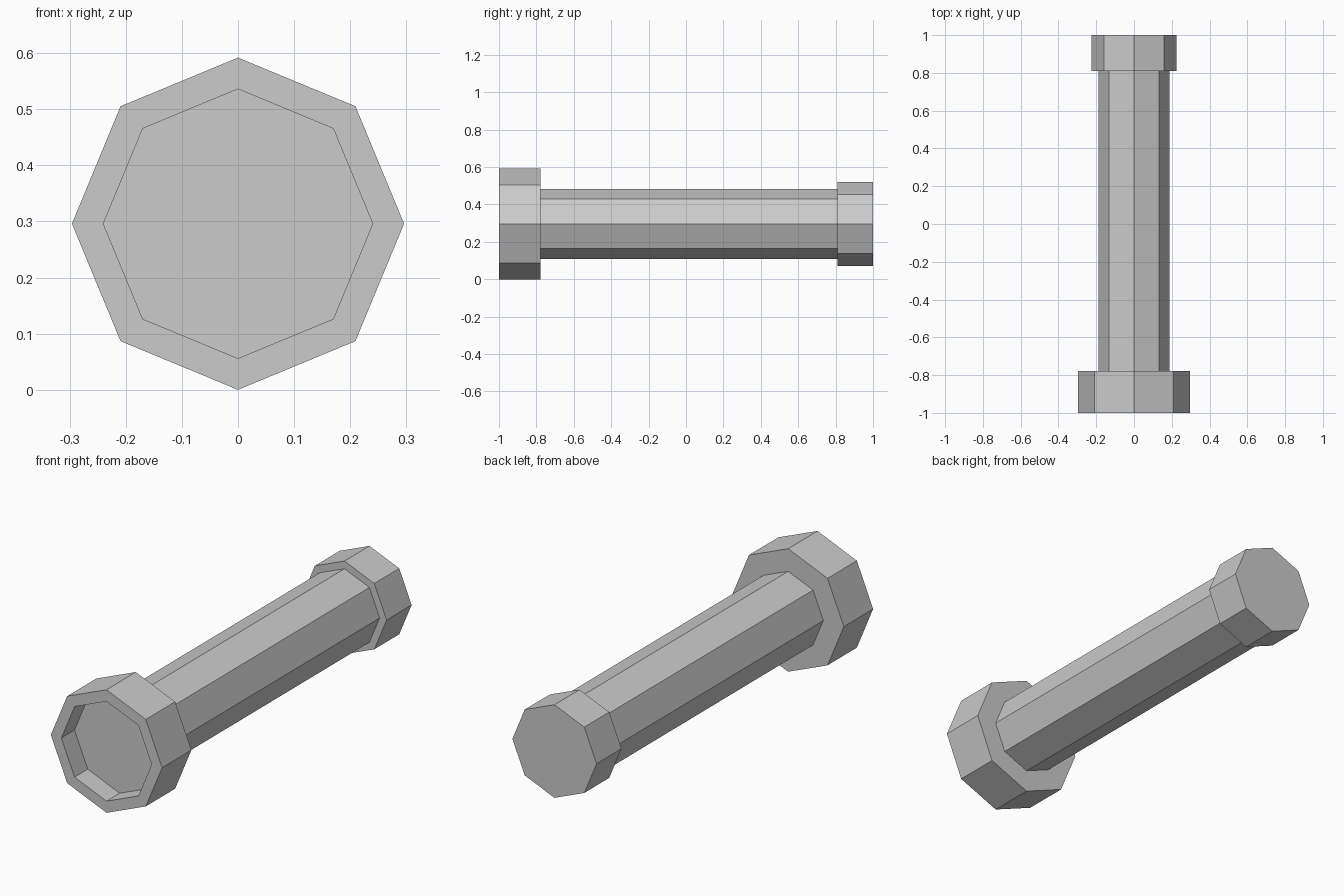
import bpy, bmesh, math

if "Cube" in bpy.data.objects:
    bpy.data.objects.remove(bpy.data.objects["Cube"])

SIDES = 8
AXIS_Z = 0.296


def turned_part(name, profile):
    """Closed octagonal solid along y from a list of (radius, y) rings."""
    bm = bmesh.new()
    rings = []
    for r, y in profile:
        rings.append([bm.verts.new((r * math.cos(2 * math.pi * i / SIDES), y,
                                    AXIS_Z + r * math.sin(2 * math.pi * i / SIDES)))
                      for i in range(SIDES)])
    for a, b in zip(rings, rings[1:]):
        for i in range(SIDES):
            j = (i + 1) % SIDES
            bm.faces.new((a[i], a[j], b[j], b[i]))
    bm.faces.new(rings[0])
    bm.faces.new(rings[-1])
    bmesh.ops.recalc_face_normals(bm, faces=bm.faces)
    mesh = bpy.data.meshes.new(name)
    bm.to_mesh(mesh)
    bm.free()
    obj = bpy.data.objects.new(name, mesh)
    bpy.context.collection.objects.link(obj)
    return obj


# Wide front head with a shallow recessed lens
turned_part("front_head", [(0.24, -0.90), (0.24, -1.0), (0.296, -1.0), (0.296, -0.777)])

# Long handle tube
turned_part("handle", [(0.187, -0.777), (0.187, 0.81)])

# Solid rear cap
turned_part("rear_cap", [(0.224, 0.81), (0.224, 1.0)])
